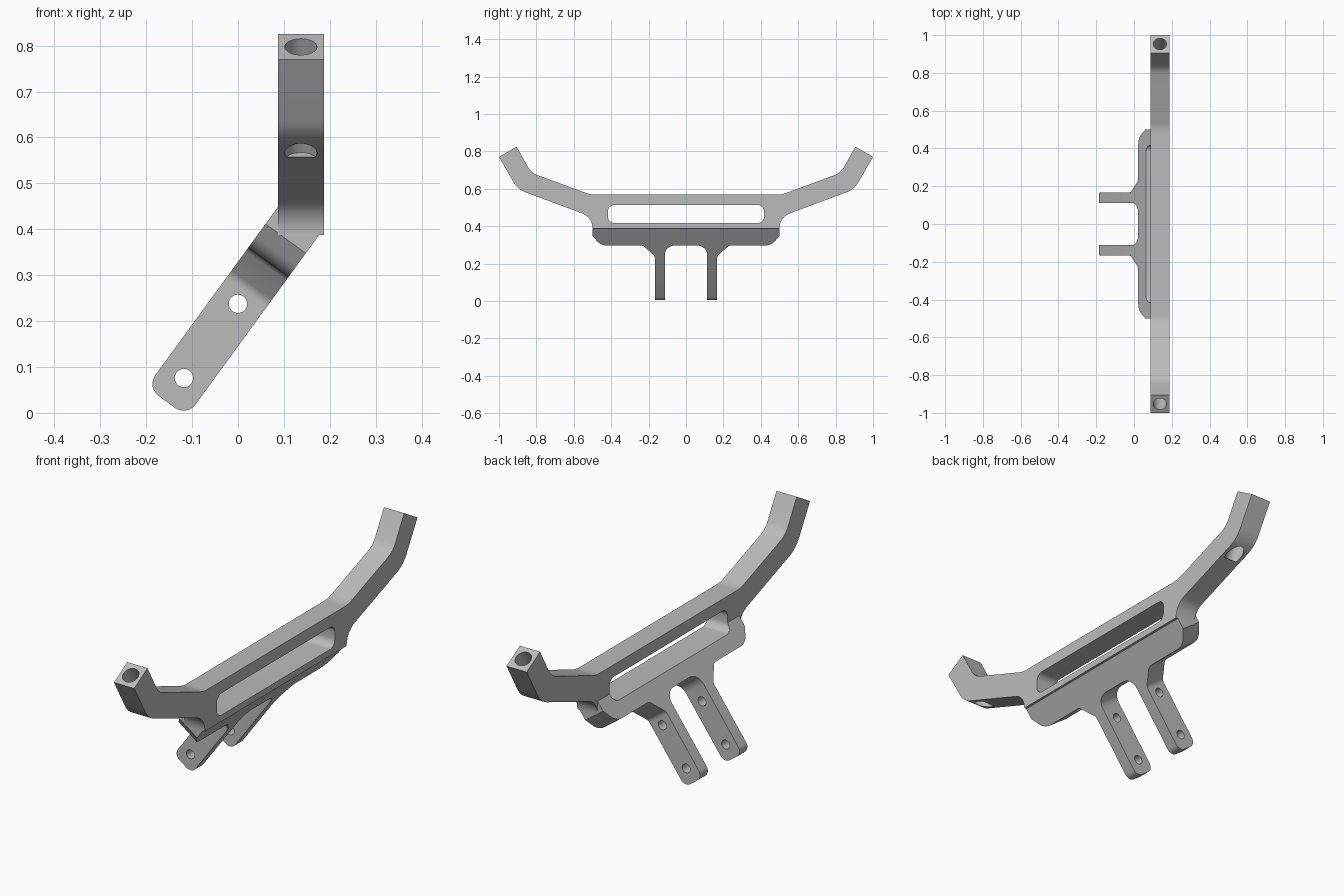
import bpy, bmesh, math
from mathutils import Vector, Matrix

cube = bpy.data.objects.get("Cube")
if cube:
    bpy.data.objects.remove(cube, do_unlink=True)

grey = bpy.data.materials.new("plain_grey")
grey.use_nodes = True
grey.diffuse_color = (0.5, 0.5, 0.5, 1)
grey.node_tree.nodes["Principled BSDF"].inputs["Base Color"].default_value = (0.5, 0.5, 0.5, 1)


def rounded(corners, steps=8):
    """Turn (a, b, radius) corners into an outline with round corners."""
    out = []
    for i, (a, b, r) in enumerate(corners):
        p = Vector((a, b))
        if r == 0:
            out.append(p)
            continue
        u = (Vector(corners[i - 1][:2]) - p).normalized()
        v = (Vector(corners[(i + 1) % len(corners)][:2]) - p).normalized()
        half = u.angle(v) / 2
        centre = p + (u + v).normalized() * (r / math.sin(half))
        start = p + u * (r / math.tan(half)) - centre
        end = p + v * (r / math.tan(half)) - centre
        turn = start.angle_signed(end)
        for k in range(steps + 1):
            out.append(centre + Matrix.Rotation(-turn * k / steps, 2) @ start)
    return out


def mirrored(half):
    return half + [(-a, b, r) for a, b, r in reversed(half)]


def extrude(name, outline, origin, u, v, w, depth):
    """Extrude an outline drawn in the plane (u, v) along w."""
    bm = bmesh.new()
    origin, u, v, w = map(Vector, (origin, u, v, w))
    face = bm.faces.new([bm.verts.new(origin + u * p.x + v * p.y) for p in outline])
    ext = bmesh.ops.extrude_face_region(bm, geom=[face])
    moved = [g for g in ext["geom"] if isinstance(g, bmesh.types.BMVert)]
    bmesh.ops.translate(bm, verts=moved, vec=w * depth)
    bmesh.ops.recalc_face_normals(bm, faces=bm.faces)
    return finish(name, bm)


def cylinder(name, centre, axis, radius, depth):
    bm = bmesh.new()
    turn = Vector(axis).to_track_quat('Z', 'Y').to_matrix().to_4x4()
    bmesh.ops.create_cone(bm, cap_ends=True, segments=32, radius1=radius, radius2=radius,
                          depth=depth, matrix=Matrix.Translation(centre) @ turn)
    return finish(name, bm)


def finish(name, bm):
    mesh = bpy.data.meshes.new(name)
    bm.to_mesh(mesh)
    bm.free()
    mesh.materials.append(grey)
    ob = bpy.data.objects.new(name, mesh)
    bpy.context.collection.objects.link(ob)
    return ob


def combine(target, tool, operation='DIFFERENCE'):
    mod = target.modifiers.new(operation.title(), 'BOOLEAN')
    mod.object, mod.operation, mod.solver = tool, operation, 'EXACT'
    bpy.context.view_layer.objects.active = target
    bpy.ops.object.modifier_apply(modifier=mod.name)
    bpy.data.objects.remove(tool, do_unlink=True)


X, Y, Z = (1, 0, 0), (0, 1, 0), (0, 0, 1)

# Crossbar with upturned ends
bar_half = [(0.5, 0.387, 0), (0.5, 0.448, 0.085), (0.8995, 0.596, 0.13), (1.0, 0.77, 0),
            (0.906, 0.825, 0), (0.827, 0.685, 0.1), (0.51, 0.568, 0.15)]
bracket = extrude("handle_bracket", rounded(mirrored(bar_half)), (0.087, 0, 0), Y, Z, X, 0.1)

# Slanted mounting plate with two arms, drawn along its own slope
slope = Vector((0.589, 0, 0.808)).normalized()
normal = Vector((slope.z, 0, -slope.x))
tip = -0.072
plate_half = [(0.5, 0.42, 0), (0.5, 0.368, 0), (0.455, 0.304, 0.07), (0.23, 0.304, 0.03),
              (0.167, 0.235, 0.03), (0.167, tip, 0), (0.112, tip, 0), (0.112, 0.304, 0.054)]
plate = extrude("mounting_plate", rounded(mirrored(plate_half)), normal * -0.194,
                Y, slope, normal, 0.1085)

# Round the arm tips
bm = bmesh.new()
bm.from_mesh(plate.data)
ends = [e for e in bm.edges if all(abs(v.co.dot(slope) - tip) < 1e-4 for v in e.verts)
        and abs(e.verts[0].co.y - e.verts[1].co.y) > 0.01]
bmesh.ops.bevel(bm, geom=ends, offset=0.032, segments=6, profile=0.5, affect='EDGES')
bm.to_mesh(plate.data)
bm.free()
combine(bracket, plate, 'UNION')

# Long window through the bar and the top of the plate
window = mirrored([(0.417, 0.416, 0.035), (0.417, 0.514, 0.035)])
combine(bracket, extrude("window_cutter", rounded(window), (-0.2, 0, 0), Y, Z, X, 0.6))

# Bolt holes across both arms
for s in (-0.008, 0.192):
    combine(bracket, cylinder("bolt_cutter", slope * s - normal * 0.14, Y, 0.02, 0.6))

# Blind bores in the upturned ends
for side in (-1, 1):
    axis = Vector((0, side * 0.5, 0.866))
    mouth = Vector((0.137, side * 0.953, 0.7975))
    combine(bracket, cylinder("bore_cutter", mouth - axis * 0.118, axis, 0.035, 0.336))

bpy.ops.object.select_all(action='DESELECT')
bracket.select_set(True)
bpy.context.view_layer.objects.active = bracket
bpy.ops.object.shade_smooth_by_angle(angle=math.radians(25))
